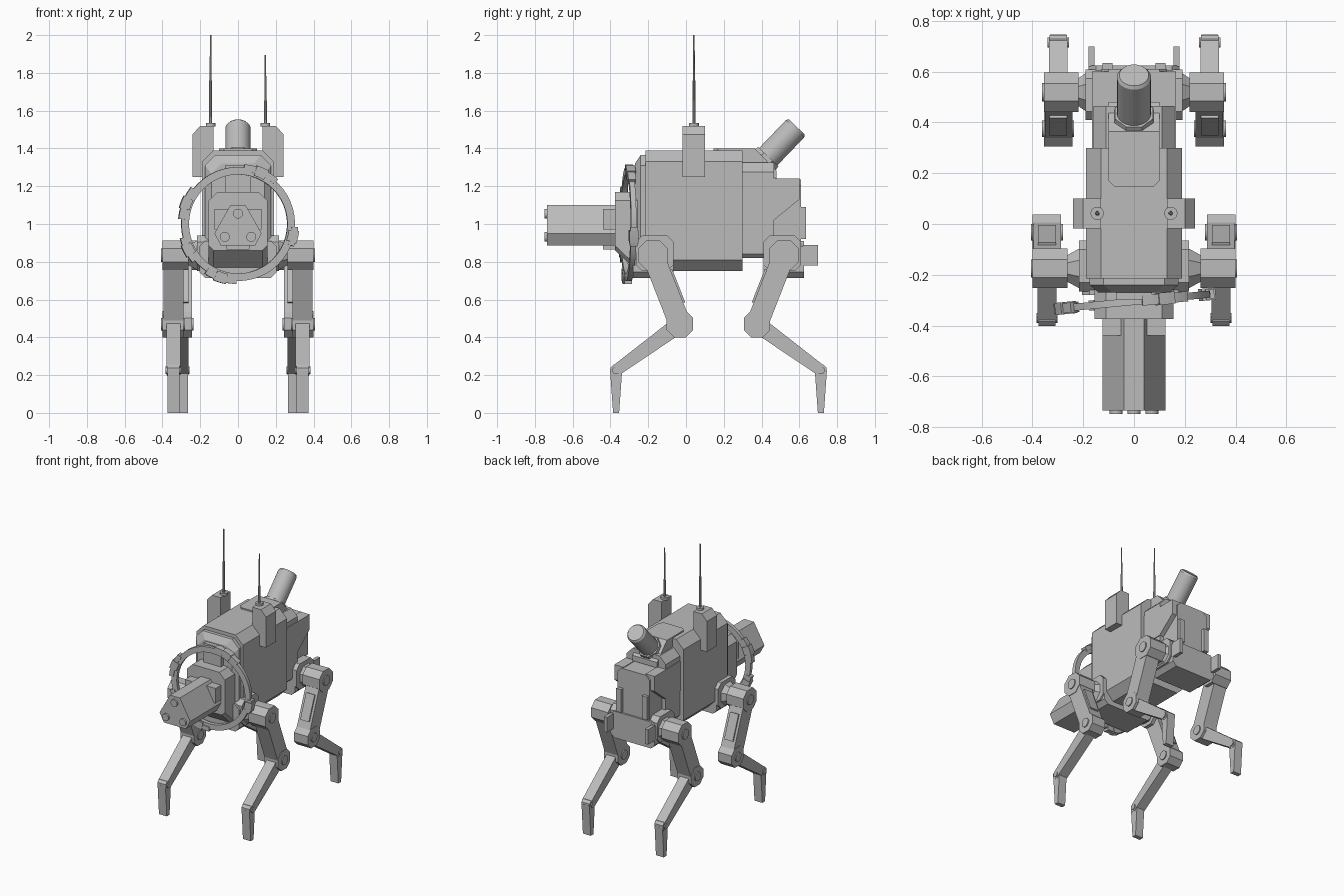
import bpy, bmesh, math
from mathutils import Vector, Matrix

if "Cube" in bpy.data.objects:
    bpy.data.objects.remove(bpy.data.objects["Cube"])

grey = bpy.data.materials.new("plain_grey")
grey.diffuse_color = (0.5, 0.5, 0.5, 1)
grey.use_nodes = True
grey.node_tree.nodes["Principled BSDF"].inputs["Base Color"].default_value = grey.diffuse_color


def finish(name, bm, smooth=False):
    bmesh.ops.recalc_face_normals(bm, faces=bm.faces)
    me = bpy.data.meshes.new(name)
    bm.to_mesh(me)
    bm.free()
    me.materials.append(grey)
    ob = bpy.data.objects.new(name, me)
    bpy.context.collection.objects.link(ob)
    if smooth:
        bpy.ops.object.select_all(action='DESELECT')
        ob.select_set(True)
        bpy.context.view_layer.objects.active = ob
        bpy.ops.object.shade_smooth_by_angle(angle=math.radians(35))
    return ob


def loft(name, rings, smooth=False, closed=False):
    """Skin a list of equal-length point rings; cap the ends unless closed."""
    bm = bmesh.new()
    vs = [[bm.verts.new(p) for p in r] for r in rings]
    n = len(vs[0])
    for i in range(len(vs) if closed else len(vs) - 1):
        a, b = vs[i], vs[(i + 1) % len(vs)]
        for j in range(n):
            bm.faces.new((a[j], a[(j + 1) % n], b[(j + 1) % n], b[j]))
    if not closed:
        bm.faces.new(vs[0])
        bm.faces.new(vs[-1])
    return finish(name, bm, smooth)


def prism_x(name, pts, x0, x1):
    return loft(name, [[(x, y, z) for y, z in pts] for x in (x0, x1)])


def prism_y(name, pts, y0, y1):
    return loft(name, [[(x, y, z) for x, z in pts] for y in (y0, y1)])


def box(name, x0, x1, y0, y1, z0, z1):
    return prism_x(name, [(y0, z0), (y1, z0), (y1, z1), (y0, z1)], x0, x1)


def octa(u0, u1, v0, v1, c, d=None):
    """Rectangle with cut corners: c at the top, d at the bottom."""
    d = c if d is None else d
    return [(u0 + d, v0), (u1 - d, v0), (u1, v0 + d), (u1, v1 - c),
            (u1 - c, v1), (u0 + c, v1), (u0, v1 - c), (u0, v0 + d)]


def rod(name, a, b, r0, r1=None, n=24, smooth=True):
    a, b = Vector(a), Vector(b)
    r1 = r0 if r1 is None else r1
    q = (b - a).to_track_quat('Z', 'Y')
    ring = lambda c, r: [c + q @ Vector((r * math.cos((k + .5) * math.tau / n),
                                         r * math.sin((k + .5) * math.tau / n), 0)) for k in range(n)]
    return loft(name, [ring(a, r0), ring(b, r1)], smooth)


def arc(name, r0, r1, depth, a0, a1, steps, full=False):
    """Flat band in the xz plane, turned with the ring's slight yaw."""
    place = Matrix.Translation((0, -0.305, 1.0)) @ Matrix.Rotation(math.radians(5.5), 4, 'Z')
    rings = []
    for k in range(steps if full else steps + 1):
        t = math.radians(a0 + (a1 - a0) * k / steps)
        rings.append([place @ Vector((r * math.cos(t), y, r * math.sin(t)))
                      for r, y in ((r0, -depth), (r1, -depth), (r1, depth), (r0, depth))])
    return loft(name, rings, True, full)


# Hull: wide middle, bevelled front, narrower stepped rear
prism_y("hull_middle", octa(-.19, .19, .75, 1.39, .06), -.215, .30)
loft("hull_front", [[(x, y, z) for x, z in octa(-w, w, b, t, .055)]
                    for y, w, b, t in ((-.21, .175, .78, 1.365), (-.24, .175, .78, 1.365), (-.27, .14, .80, 1.32))])
prism_y("hull_rear_upper", octa(-.16, .16, .82, 1.325, .05, .02), .29, .465)
prism_y("hull_rear_lower", octa(-.13, .13, .82, 1.235, .03, .02), .45, .61)
for s in (-1, 1):
    prism_x("rear_side_pod", [(.29, 1.02), (.465, 1.02), (.60, 1.13), (.60, 1.24), (.29, 1.24)], s * .09, s * .165)
    box("rear_vent", s * .085, s * .125, .60, .635, .92, 1.09)
    box("rear_peg", s * .155, s * .18, .62, .70, .78, .89)

# Roof hatch and slanted exhaust
prism_x("roof_wedge", [(.26, 1.30), (.48, 1.24), (.48, 1.28), (.365, 1.40), (.26, 1.40)], -.1, .1)
loft("roof_hatch", [[(x, y, z) for x, y in octa(-.1, .1, .145, .365, 0.0001, .025)] for z in (1.38, 1.40)])
axis = Vector((0, .69, .72)).normalized()
base = Vector((0, .415, 1.335))
rod("exhaust_collar", base - axis * .01, base + axis * .03, .087, .08, 8, False)
rod("exhaust_pipe", base, base + axis * .235, .067, n=32)
rod("exhaust_cap", base + axis * .235, base + axis * .248, .067, .058, 32)

# Antenna housings and antennas
for s, top in ((-1, 2.0), (1, 1.895)):
    prof = [(.13, 1.25), (.24, 1.25), (.24, 1.475), (.20, 1.52), (.13, 1.52)]
    prism_y("antenna_housing", [(s * x, z) for x, z in prof], -.018, .10)
    rod("antenna_base", (s * .145, .042, 1.515), (s * .145, .042, 1.535), .026, n=16)
    rod("antenna_lower", (s * .145, .042, 1.53), (s * .145, .042, top - .24), .009, .008, 8)
    rod("antenna_tip", (s * .145, .042, top - .24), (s * .145, .042, top), .006, .004, 8)

# Head block and three-barrel nose
loft("head", [[(x, y, z) for x, z in octa(-.155, .155, b, 1.17, .045, .025)]
              for y, b in ((-.20, .76), (-.27, .76), (-.375, .86))])
box("head_mount", -.07, .07, -.30, -.20, 1.15, 1.31)
nose = [(-.04, 1.10), (.04, 1.10), (.125, .95), (.09, .885), (-.09, .885), (-.125, .95)]
prism_y("nose", nose, -.735, -.36)
box("nose_under_plate", -.06, .06, -.44, -.36, .865, .89)
for s in (-1, 1):
    box("nose_cheek", s * .05, s * .125, -.44, -.36, .97, 1.08)
for x, z in ((0, 1.055), (-.07, .932), (.07, .932)):
    rod("barrel", (x, -.73, z), (x, -.748, z), .026, n=20)

# Tilted hoop with raised clips
arc("hoop", .262, .302, .014, 0, 360, 48, True)
for a0, a1 in ((48, 84), (142, 175), (194, 220), (236, 268), (338, 357)):
    arc("hoop_clip", .285, .318, .02, a0, a1, 5)
    m = (a0 + a1) / 2
    arc("hoop_clip_pad", .27, .325, .024, m - 6, m + 6, 2)

# Hip blocks under the hull, front and rear
HIP_MID = .172


def flip(y, f):
    return y if f else 2 * HIP_MID - y


for f, w in ((1, .205), (0, .18)):
    end = "front" if f else "rear"
    ys = sorted((flip(-.28, f), flip(-.065, f)))
    prism_y(end + "_hip_block", octa(-w, w, .715, .91, .03), *ys)
    for s in (-1, 1):
        plate = [(flip(y, f), z) for y, z in octa(-.265, -.065, .75, .94, .035)]
        prism_x(end + "_hip_plate", plate, s * (w - .05), s * (w + .012))

# Legs: one routine, mirrored left/right and front/rear
def beam(name, a, b, ha, hb, x0, x1):
    a, b = Vector(a), Vector(b)
    d = (b - a).normalized()
    p = Vector((-d.y, d.x))
    return prism_x(name, [a + p * ha, b + p * hb, b - p * hb, a - p * ha], x0, x1)


def joint(name, c, r, x0, x1):
    t = r * .55
    return prism_x(name, octa(c[0] - r, c[0] + r, c[1] - r, c[1] + r, t), x0, x1)


for f, cx in ((1, .3425), (0, .298)):
    hip, knee, ankle = [(flip(y, f), z) for y, z in ((-.175, .835), (-.032, .47), (-.37, .225))]
    inward = 1 if f else -1
    for s in (-1, 1):
        n = ("front_" if f else "rear_") + ("left_" if s < 0 else "right_")
        X = lambda o: s * (cx + o)
        rod(n + "hip_mount", (s * (.19 if f else .165), *hip), (X(-.06), *hip), .10, .045, 8, False)
        joint(n + "hip", hip, .078, X(-.08), X(.057))
        beam(n + "thigh", hip, knee, .058, .058, X(-.055), X(.053))
        joint(n + "knee", knee, .07, X(-.055), X(.057))
        # thigh cover plate on the face towards the middle of the body
        h, k = Vector(hip), Vector(knee)
        off = Vector((inward * .93, .365)) * .052
        beam(n + "thigh_cover", h.lerp(k, .27) + off, h.lerp(k, .75) + off, .016, .016, X(-.035), X(.035))
        beam(n + "shin", knee, ankle, .045, .03, X(-.037), X(.037))
        joint(n + "ankle", ankle, .031, X(-.034), X(.034))
        foot = [(ankle[0] + u, z) for u, z in ((-.032, .225), (-.016, 0), (.016, 0), (.032, .225))]
        prism_x(n + "foot", foot, X(-.032), X(.032))
        for c, r, o in ((hip, .036, .064), (knee, .033, .064), (ankle, .02, .042)):
            rod(n + "pivot", (X(-min(o, .062)), *c), (X(o), *c), r, n=20)
